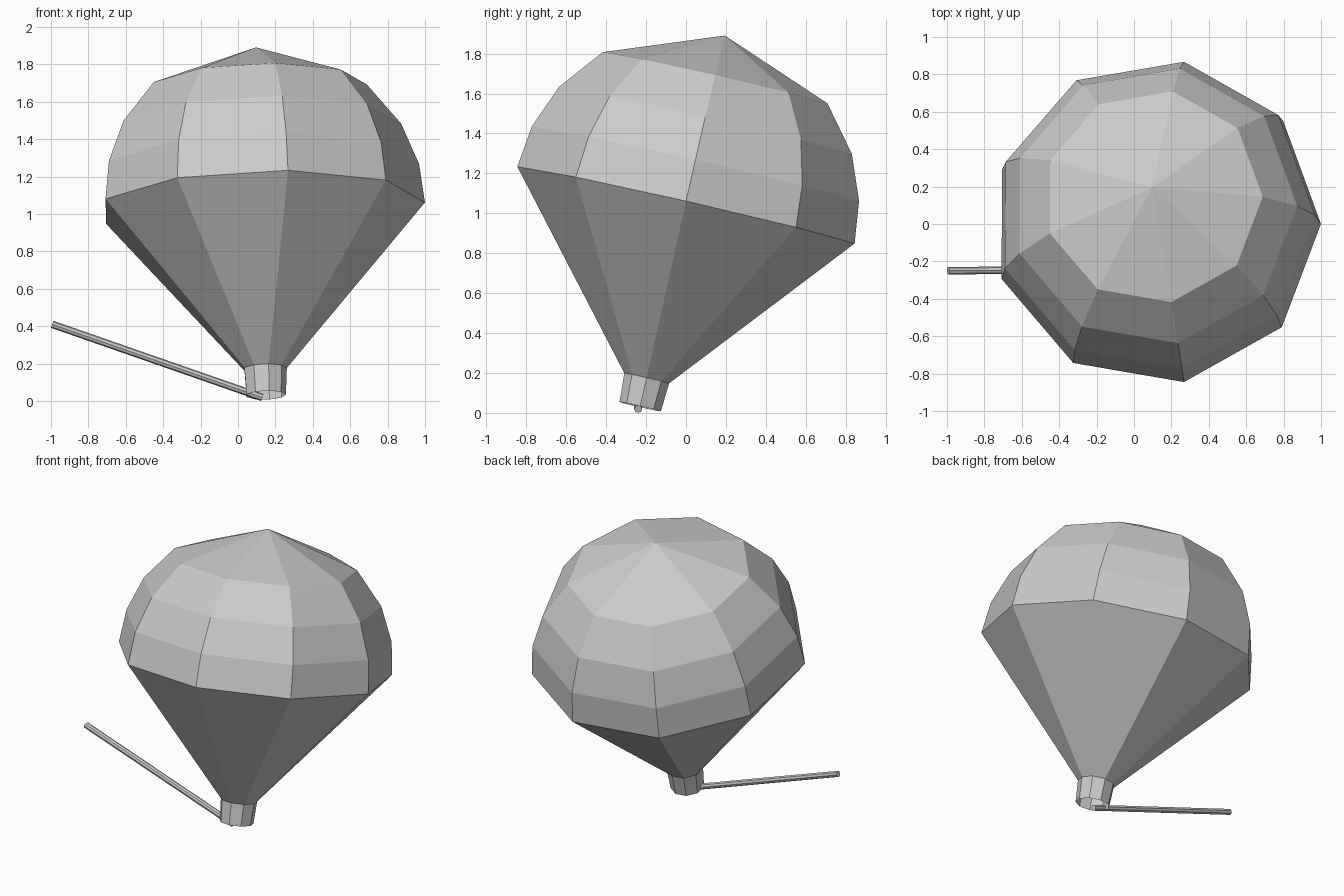
import bpy, bmesh, math
from mathutils import Matrix, Vector

if "Cube" in bpy.data.objects:
    bpy.data.objects.remove(bpy.data.objects["Cube"])

SIDES = 9
R = 0.88


def make_object(name, bm):
    bmesh.ops.recalc_face_normals(bm, faces=bm.faces)
    mesh = bpy.data.meshes.new(name)
    bm.to_mesh(mesh)
    bm.free()
    obj = bpy.data.objects.new(name, mesh)
    bpy.context.collection.objects.link(obj)
    return obj


def lathe(name, profile, matrix):
    """Faceted surface of revolution; a zero radius makes a pole."""
    bm = bmesh.new()
    rings = []
    for r, h in profile:
        count = SIDES if r else 1
        rings.append([bm.verts.new((r * math.cos(2 * math.pi * i / SIDES),
                                    r * math.sin(2 * math.pi * i / SIDES), h))
                      for i in range(count)])
    for a, b in zip(rings, rings[1:]):
        for i in range(SIDES):
            j = (i + 1) % SIDES
            if len(b) == 1:
                bm.faces.new((a[i], a[j], b[0]))
            else:
                bm.faces.new((a[i], a[j], b[j], b[i]))
    obj = make_object(name, bm)
    obj.matrix_world = matrix
    return obj


# Leaning axis shared by the balloon and its neck
up = Vector((-0.028, 0.228, 1)).normalized()
side = Vector((1, 0, 0.028)).normalized()
back = up.cross(side)
tilt = Matrix((side, back, up)).transposed().to_4x4()
frame = Matrix.Translation((0.12, 0, 1.037)) @ tilt

# Balloon: straight lower cone, faceted dome, shallow pointed cap, open neck
dome = [(R * math.cos(math.radians(a)), R * math.sin(math.radians(a)))
        for a in (0, 14, 29.7, 48.2)]
lathe("balloon", [(0.108, -1.032), (0.117, -0.886)] + dome + [(0, 0.876)], frame)

# Thin rod from inside the neck out to the left
start, end = Vector((0.13, -0.24, 0.019)), Vector((-0.993, -0.25, 0.41))
bm = bmesh.new()
bmesh.ops.create_cone(bm, cap_ends=True, segments=8, radius1=0.02, radius2=0.02,
                      depth=(end - start).length)
rod = make_object("rod", bm)
rod.matrix_world = (Matrix.Translation((start + end) / 2)
                    @ (end - start).to_track_quat('Z', 'Y').to_matrix().to_4x4())
